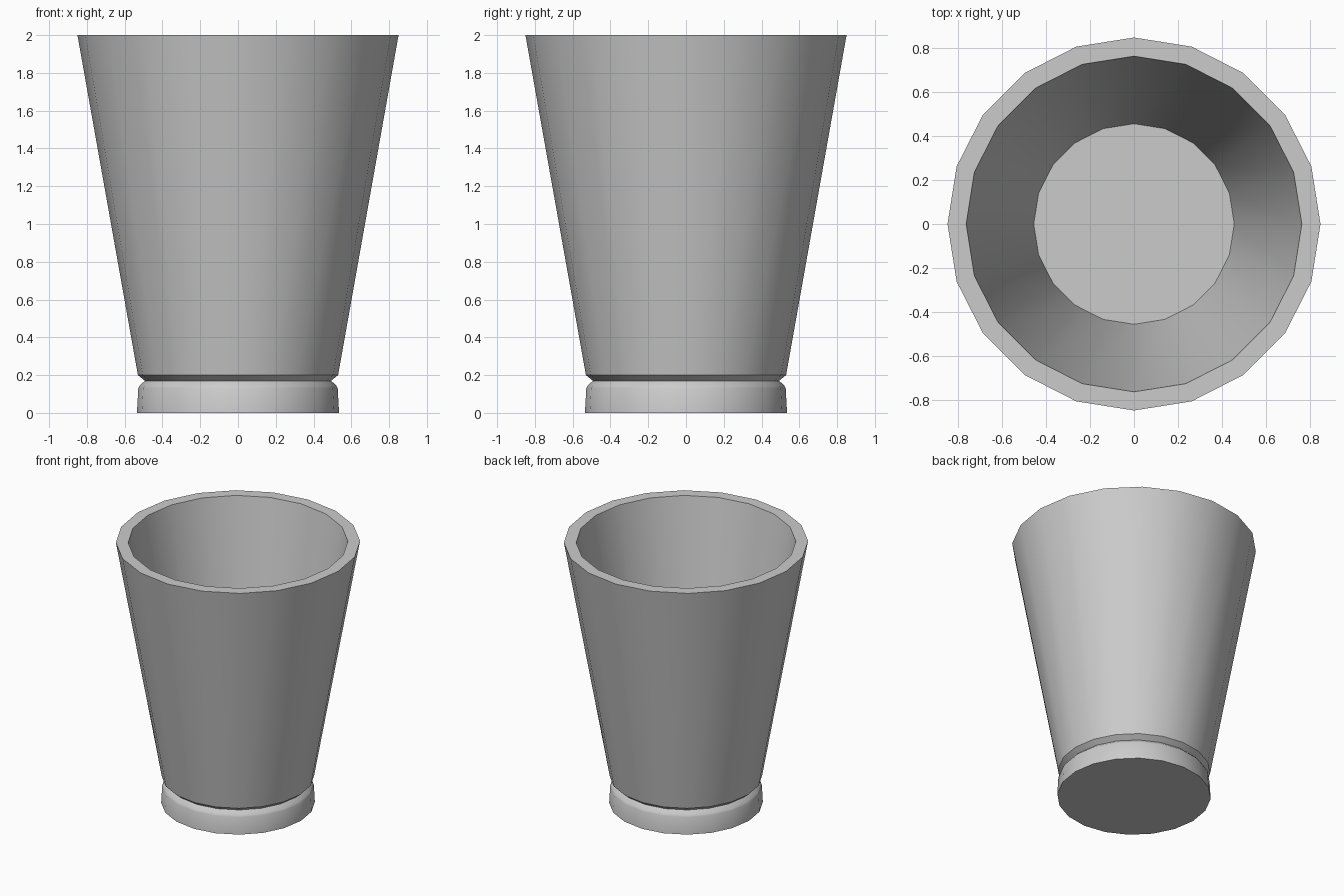
import bpy, bmesh, math

if "Cube" in bpy.data.objects:
    bpy.data.objects.remove(bpy.data.objects["Cube"])

SIDES = 20

# Cup profile (radius, height): base ring, groove, flared wall, rim, inner wall to floor
PROFILE = [(0.535, 0.0), (0.528, 0.13), (0.52, 0.145), (0.493, 0.17), (0.53, 0.20),
           (0.85, 2.0), (0.765, 2.0), (0.457, 0.22)]


def lathe(name, profile, sides):
    bm = bmesh.new()
    rings = [[bm.verts.new((r * math.cos(2 * math.pi * i / sides),
                            r * math.sin(2 * math.pi * i / sides), z))
              for i in range(sides)] for r, z in profile]
    for a, b in zip(rings, rings[1:]):
        for i in range(sides):
            j = (i + 1) % sides
            bm.faces.new((a[i], a[j], b[j], b[i]))
    # Underside and inner floor
    bm.faces.new(rings[0][::-1])
    bm.faces.new(rings[-1])
    bmesh.ops.recalc_face_normals(bm, faces=bm.faces[:])
    mesh = bpy.data.meshes.new(name)
    bm.to_mesh(mesh)
    bm.free()
    obj = bpy.data.objects.new(name, mesh)
    bpy.context.collection.objects.link(obj)
    return obj


cup = lathe("cup", PROFILE, SIDES)

# Smooth walls with crisp rim, groove and base edges
bpy.context.view_layer.objects.active = cup
cup.select_set(True)
bpy.ops.object.shade_smooth_by_angle(angle=math.radians(40))
